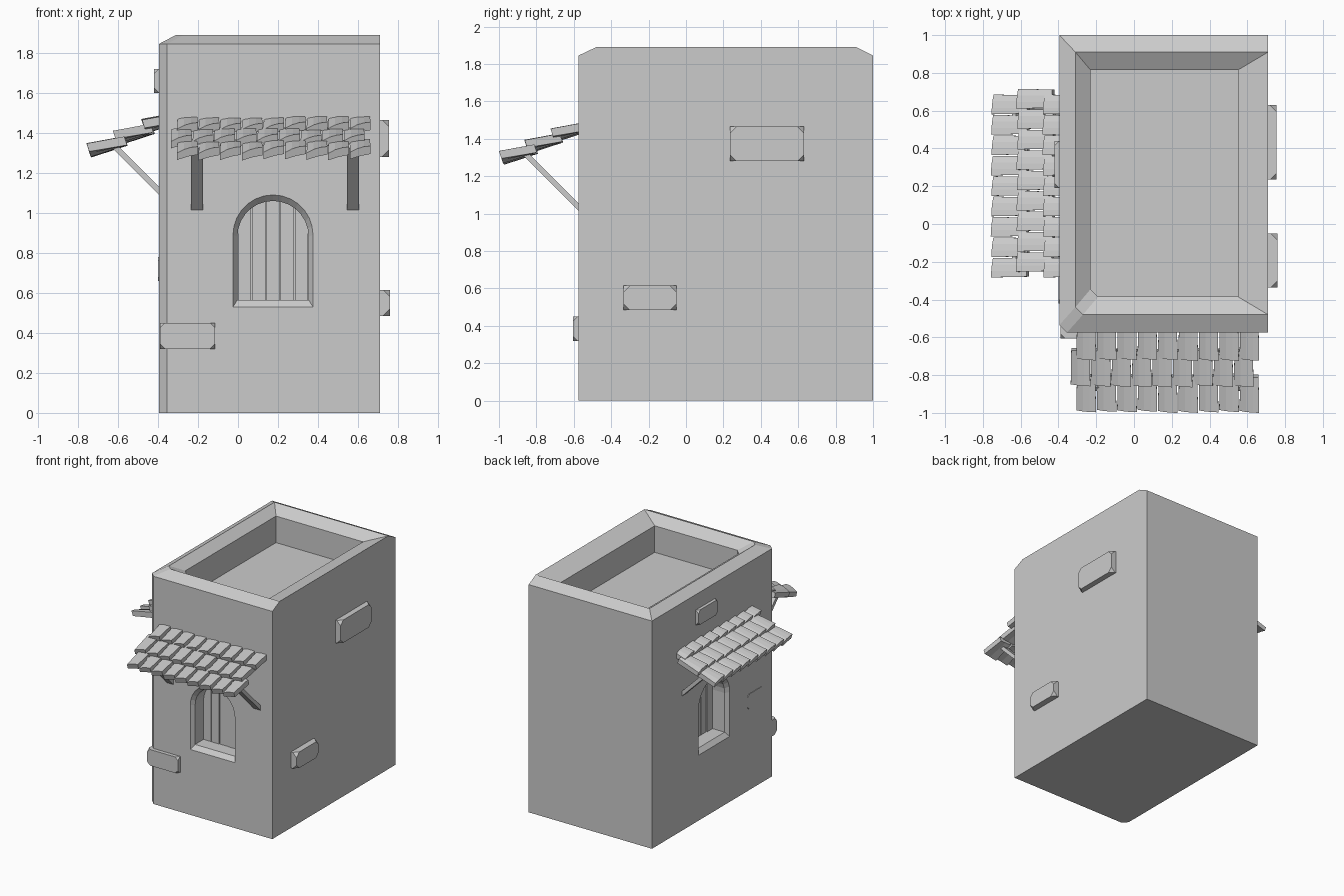
import bpy, bmesh, math, random
from mathutils import Vector

if "Cube" in bpy.data.objects:
    bpy.data.objects.remove(bpy.data.objects["Cube"])

random.seed(4)


def make(name, lofts):
    """One object from a list of lofts; each loft is a list of rings, capped at both ends."""
    bm = bmesh.new()
    for rings in lofts:
        rows = [[bm.verts.new(p) for p in ring] for ring in rings]
        n = len(rows[0])
        for a, b in zip(rows, rows[1:]):
            for i in range(n):
                j = (i + 1) % n
                bm.faces.new((a[i], a[j], b[j], b[i]))
        bm.faces.new(rows[0])
        bm.faces.new(rows[-1][::-1])
    bmesh.ops.recalc_face_normals(bm, faces=bm.faces[:])
    return link(name, bm)


def link(name, bm):
    mesh = bpy.data.meshes.new(name)
    bm.to_mesh(mesh)
    bm.free()
    ob = bpy.data.objects.new(name, mesh)
    bpy.context.collection.objects.link(ob)
    return ob


# Wall frames: u runs across the wall, v points out of it
def front(u, v, z):
    return Vector((0.175 + u, -0.575 - v, z))


def left(u, v, z):
    return Vector((-0.395 - v, 0.205 - u, z))


# Tower body with sloped rim and sunken roof; one corner is cut
def outline(l, f, r, b, z, cut=0.04):
    return [(l, f + cut, z), (l + cut, f, z), (r, f, z), (r, b, z), (l, b, z)]


body = make("tower_body", [[
    outline(-0.395, -0.575, 0.71, 1.0, 0),
    outline(-0.395, -0.575, 0.71, 1.0, 1.845),
    outline(-0.31, -0.48, 0.71, 0.91, 1.89),
    outline(-0.23, -0.385, 0.55, 0.815, 1.835),
    outline(-0.23, -0.385, 0.55, 0.815, 1.62),
]])


# Arched window recess
def arch(place, half, sill, spring, v, seg=14):
    pts = [(-half, sill), (half, sill)]
    pts += [(half * math.cos(math.pi * i / seg), spring + half * math.sin(math.pi * i / seg))
            for i in range(seg + 1)]
    return [place(u, v, z) for u, z in pts]


def window(side, place):
    cutter = make("window_cutter", [[
        arch(place, 0.2, 0.53, 0.89, 0.03),
        arch(place, 0.2, 0.53, 0.89, 0),
        arch(place, 0.178, 0.565, 0.882, -0.03),
        arch(place, 0.178, 0.565, 0.882, -0.16),
    ]])
    cutter.hide_render = True
    mod = body.modifiers.new("recess", 'BOOLEAN')
    mod.operation, mod.solver, mod.object = 'DIFFERENCE', 'EXACT', cutter
    bpy.context.view_layer.objects.active = body
    bpy.ops.object.modifier_apply(modifier=mod.name)
    bpy.data.objects.remove(cutter)
    # Shutter planks closing the recess
    planks, w = [], 0.356 / 5
    for i in range(5):
        a, b = -0.178 + i * w + 0.002, -0.178 + (i + 1) * w - 0.002
        top = [(b + (a - b) * k / 4) for k in range(5)]
        prof = [(a, 0.56), (b, 0.56)]
        prof += [(u, 0.885 + math.sqrt(max(0, 0.178 ** 2 - u * u))) for u in top]
        face = -0.135 - random.uniform(0, 0.012)
        planks.append([[place(u, v, z) for u, z in prof] for v in (face, -0.17)])
    make(side + "_shutter_planks", planks)


# Tiled awning on two diagonal brackets
TILT = math.radians(18)
# (across, height) profile of a tile: curled at the front, flat at the back
TIP = [(0, 0), (0.055, 0.018), (0.104, 0.028), (0.104, 0.07), (0.07, 0.066), (0.035, 0.055), (0, 0.036)]
TAIL = [(0.003, 0), (0.055, 0), (0.1, 0), (0.1, 0.045), (0.07, 0.045), (0.035, 0.045), (0.003, 0.04)]


def awning(side, place, dv, dz):
    tiles = []
    for shift, v0, z0 in [(0, 0.125, 1.385), (-0.03, 0.265, 1.325), (0, 0.40, 1.265)]:
        for i in range(9):
            u0 = -0.48 + shift + 0.108 * i
            j = random.uniform(-0.004, 0.004)

            def ring(profile, along):
                return [place(u0 + u,
                              dv + v0 + j - along * math.cos(TILT) + h * math.sin(TILT),
                              dz + z0 + j + along * math.sin(TILT) + h * math.cos(TILT))
                        for u, h in profile]
            tiles.append([ring(TIP, 0), ring(TAIL, 0.19)])
    make(side + "_awning_tiles", tiles)
    bars = []
    for u in (-0.38, 0.40):
        prof = [(-0.03, 0.985), (0.31, 1.325), (0.29, 1.345), (-0.03, 1.025)]
        bars.append([[place(u + s, dv + v, dz + z) for v, z in prof] for s in (-0.03, 0.03)])
    make(side + "_awning_brackets", bars)


window("front", front)
window("left", left)
awning("front", front, 0, 0)
awning("left", left, -0.06, 0.015)


# Stones poking out of the walls, with clipped corners
def stone(name, lo, hi, clip):
    lo, hi = Vector(lo), Vector(hi)
    bm = bmesh.new()
    bmesh.ops.create_cube(bm, size=1)
    for v in bm.verts:
        v.co = (lo + hi) / 2 + v.co * (hi - lo)
    bmesh.ops.bevel(bm, geom=bm.verts[:], offset=clip, offset_type='OFFSET',
                    segments=1, profile=0.5, affect='VERTICES')
    link(name, bm)


stone("right_upper_stone", (0.60, 0.235, 1.28), (0.755, 0.63, 1.465), 0.035)
stone("right_lower_stone", (0.60, -0.335, 0.485), (0.76, -0.05, 0.615), 0.035)
stone("front_stone", (-0.39, -0.605, 0.32), (-0.115, -0.49, 0.45), 0.025)
stone("left_upper_stone", (-0.42, 0.19, 1.60), (-0.30, 0.44, 1.72), 0.025)
stone("left_lower_stone", (-0.399, -0.42, 0.66), (-0.30, -0.22, 0.78), 0.02)
